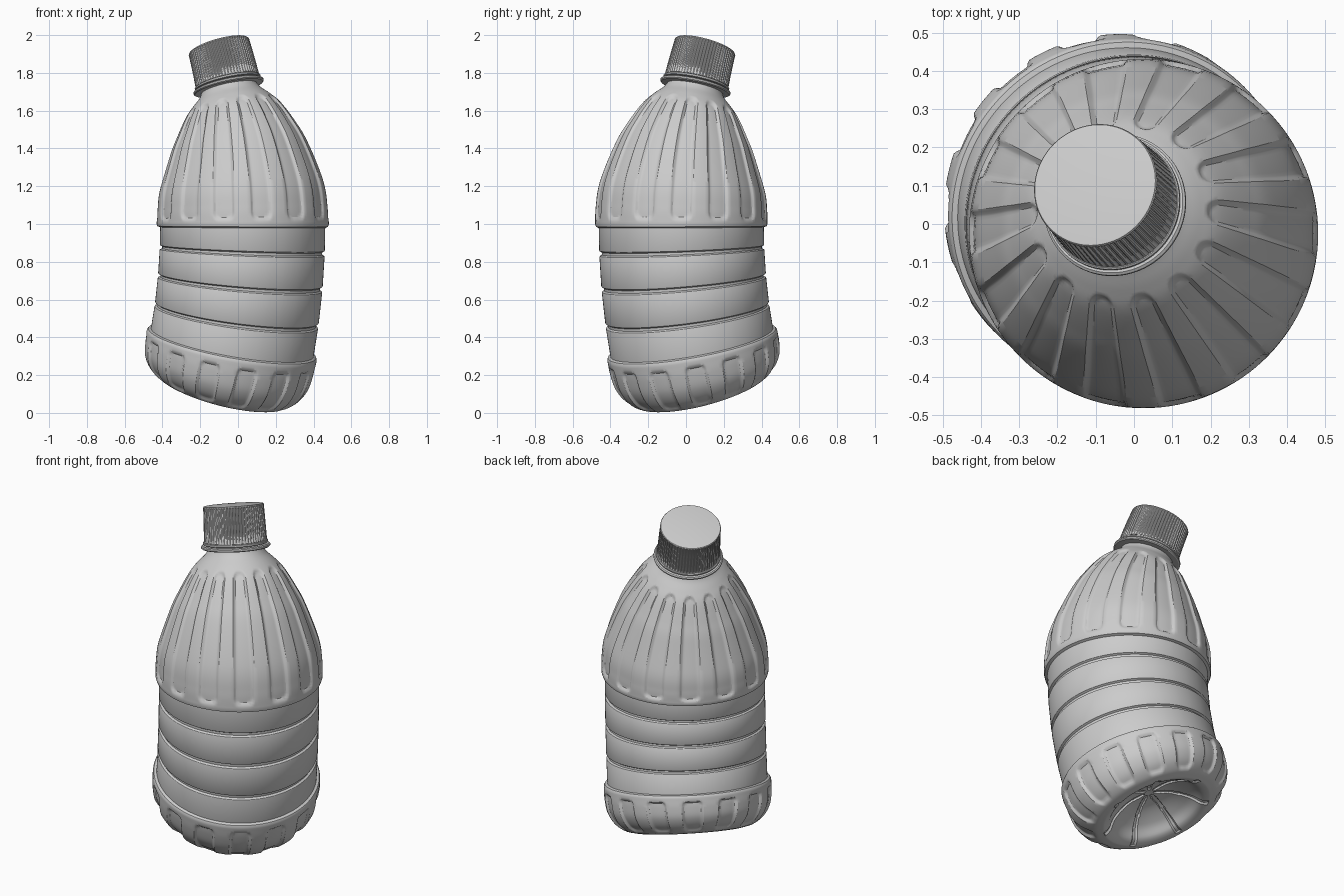
import bpy, bmesh, math
from mathutils import Vector

cube = bpy.data.objects.get("Cube")
if cube:
    bpy.data.objects.remove(cube, do_unlink=True)

BEND_RADIUS = 2.55
LEAN = Vector((-1, 1, 0)).normalized()       # side the bottle bends towards
SIDE = Vector((1, 1, 0)).normalized()
MIDDLE = Vector((0.025, -0.025, 1.0))
SECTORS = 14

grey = bpy.data.materials.new("plain_grey")
grey.use_nodes = True
grey.diffuse_color = (0.6, 0.6, 0.6, 1)
grey.node_tree.nodes["Principled BSDF"].inputs["Base Color"].default_value = (0.6, 0.6, 0.6, 1)


def bend(r, angle, s):
    """Place a point of the straight bottle on the bent one."""
    p = Vector((r * math.cos(angle), r * math.sin(angle), 0))
    t = s / BEND_RADIUS
    arm = BEND_RADIUS - p.dot(LEAN)
    return (MIDDLE + SIDE * p.dot(SIDE) + LEAN * (BEND_RADIUS - arm * math.cos(t))
            + Vector((0, 0, arm * math.sin(t))))


def lathe(name, profile, angles, shape):
    """Revolve a profile; shape(row, r, s, column) gives the final radius and height."""
    bm = bmesh.new()
    rings = []
    for row, (r, s) in enumerate(profile):
        ring = []
        for col, a in enumerate(angles):
            rr, ss = shape(row, r, s, col)
            ring.append(bm.verts.new(bend(rr, a, ss)))
        rings.append(ring)
    n = len(angles)
    for a, b in zip(rings, rings[1:]):
        for i in range(n):
            bm.faces.new((a[i], b[i], b[(i + 1) % n], a[(i + 1) % n]))
    bm.faces.new(rings[0])
    bm.faces.new(rings[-1])
    bmesh.ops.recalc_face_normals(bm, faces=bm.faces)
    mesh = bpy.data.meshes.new(name)
    bm.to_mesh(mesh)
    bm.free()
    obj = bpy.data.objects.new(name, mesh)
    bpy.context.collection.objects.link(obj)
    mesh.materials.append(grey)
    bpy.ops.object.select_all(action='DESELECT')
    obj.select_set(True)
    bpy.context.view_layer.objects.active = obj
    bpy.ops.object.shade_smooth_by_angle(angle=math.radians(32))
    return obj


def curve(points, step=0.011):
    """Smooth evenly sampled curve through the points."""
    pts = [Vector(p) for p in points]
    pts = [2 * pts[0] - pts[1]] + pts + [2 * pts[-1] - pts[-2]]
    out = []
    for a, b, c, d in zip(pts, pts[1:], pts[2:], pts[3:]):
        n = max(1, round((c - b).length / step))
        for k in range(n):
            t = k / n
            out.append(0.5 * (2 * b + (c - a) * t + (2 * a - 5 * b + 4 * c - d) * t ** 2
                              + (3 * b - a - 3 * c + d) * t ** 3))
    return out + [pts[-2]]


# Bottle outline from neck to the hollow underside
neck = [(0.13, 0.765), (0.14, 0.748), (0.183, 0.747), (0.189, 0.742),
        (0.189, 0.734), (0.183, 0.729), (0.15, 0.727)]
shoulder = curve([(0.152, 0.72), (0.17, 0.695), (0.212, 0.655), (0.26, 0.6), (0.318, 0.5),
                  (0.367, 0.4), (0.437, 0.2), (0.454, 0.08), (0.456, 0)])
waist = [(0.452, -0.013), (0.437, -0.019)]
for g in (-0.14, -0.31, -0.485):
    waist += [(0.437, g + 0.016), (0.435, g + 0.012), (0.424, g + 0.006),
              (0.424, g - 0.006), (0.435, g - 0.012), (0.437, g - 0.016)]
waist += [(0.437, -0.632), (0.451, -0.637), (0.456, -0.645)]
foot = curve([(0.457, -0.655), (0.456, -0.72), (0.444, -0.79), (0.41, -0.85),
              (0.36, -0.89), (0.31, -0.905)])
hollow = curve([(0.305, -0.905), (0.27, -0.89), (0.22, -0.84), (0.12, -0.79), (0.005, -0.775)])
outline = [Vector(p) for p in neck + list(shoulder) + waist + list(foot) + list(hollow)]
hollow_start = len(outline) - len(hollow)

# Columns are crowded around the edges of each flute
half = [0.03, 0.065, 0.09, 0.105, 0.12, 0.135, 0.175]
offsets = [-h for h in reversed(half)] + [0] + half + [math.pi / SECTORS]
columns = [(k, o) for k in range(SECTORS) for o in offsets]
angles = [k * math.tau / SECTORS + o for k, o in columns]


def flute(x, s, width, low, high, corner):
    """Sink amount of a rounded slot, 0 outside to 1 inside."""
    qx = abs(x) - (width - corner)
    qy = abs(s - (low + high) / 2) - ((high - low) / 2 - corner)
    d = math.hypot(max(qx, 0), max(qy, 0)) + min(max(qx, qy), 0) - corner
    return min(1, max(0, 0.5 - d / 0.012))


def bottle_shape(row, r, s, col):
    sector, off = columns[col]
    if s > 0.01:
        sink = 0.012 * flute(off * r, s, 0.115 * r, 0.025, 0.635, min(0.027, 0.11 * r))
    elif row >= hollow_start:
        strip = sector % 2 == 0 and r > 0.03 and abs(off * r) < 0.011
        sink = 0.009 if strip else 0
    elif s < -0.65:
        sink = 0.013 * flute(off * r, s, 0.115 * r, -0.885, -0.68, 0.022)
    else:
        sink = 0
    if not sink:
        return r, s
    before, after = outline[row - 1], outline[min(row + 1, len(outline) - 1)]
    t = (after - before).normalized()
    return max(0.002, r + t.y * sink), s - t.x * sink


lathe("bottle_body", outline, angles, bottle_shape)

# Tamper band under the cap
even = [i * math.tau / 96 for i in range(96)]
lathe("tamper_band", [(0.13, 0.766), (0.174, 0.766), (0.178, 0.763), (0.178, 0.755),
                      (0.174, 0.752), (0.13, 0.752)], even, lambda row, r, s, col: (r, s))

# Screw cap with knurled side
RIDGES = 64
cap_outline = [(0.158, 0.963), (0.163, 0.962), (0.166, 0.957), (0.166, 0.95),
               (0.168, 0.89), (0.170, 0.83), (0.172, 0.775), (0.172, 0.768), (0.13, 0.767)]


def cap_shape(row, r, s, col):
    grooved = 3 <= row <= 6 and col % 4 < 2
    return (r - 0.005 if grooved else r), s


lathe("screw_cap", cap_outline,
      [i * math.tau / (RIDGES * 4) for i in range(RIDGES * 4)], cap_shape)
